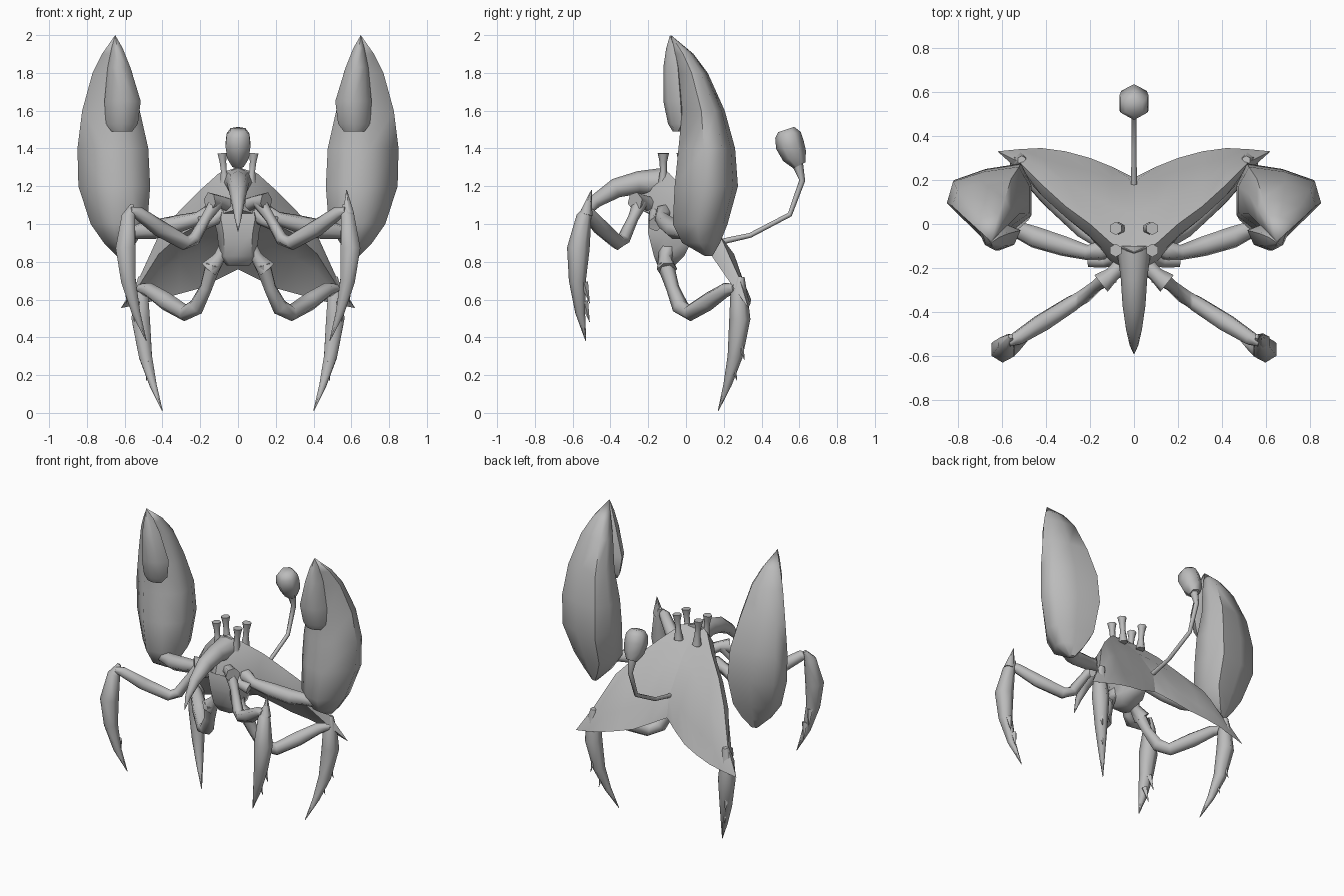
import bpy
import bmesh
import math
from mathutils import Vector

default_cube = bpy.data.objects.get("Cube")
if default_cube:
    bpy.data.objects.remove(default_cube)

shell_grey = bpy.data.materials.new("shell_grey")
shell_grey.use_nodes = True
colour = (0.5, 0.5, 0.5, 1)
shell_grey.diffuse_color = colour
for node in shell_grey.node_tree.nodes:
    if node.type == "BSDF_PRINCIPLED":
        node.inputs["Base Color"].default_value = colour

parts = []


def loft(name, rings, side=1, capped=True):
    """Skin a list of closed rings; side=-1 mirrors the part across x."""
    bm = bmesh.new()
    loops = []
    for ring in rings:
        loops.append([bm.verts.new((p[0] * side, p[1], p[2])) for p in ring])
    count = len(loops[0])
    for a, b in zip(loops, loops[1:]):
        for i in range(count):
            j = (i + 1) % count
            bm.faces.new((a[i], a[j], b[j], b[i]))
    if capped:
        bm.faces.new(loops[0])
        bm.faces.new(loops[-1])
    bmesh.ops.remove_doubles(bm, verts=bm.verts, dist=0.001)
    bmesh.ops.recalc_face_normals(bm, faces=bm.faces)
    mesh = bpy.data.meshes.new(name)
    bm.to_mesh(mesh)
    bm.free()
    mesh.materials.append(shell_grey)
    obj = bpy.data.objects.new(name, mesh)
    bpy.context.collection.objects.link(obj)
    parts.append(obj)


def tube(name, path, side=1, sides=6):
    """Round limb along (x, y, z, radius) points."""
    points = [Vector(p[:3]) for p in path]
    rings = []
    across = None
    for i, point in enumerate(points):
        ahead = points[min(i + 1, len(points) - 1)]
        behind = points[max(i - 1, 0)]
        along = (ahead - behind).normalized()
        if across is None:
            across = Vector((1, 0, 0)).cross(along)
        across = (across - along * across.dot(along)).normalized()
        other = along.cross(across)
        ring = []
        for k in range(sides):
            angle = math.tau * k / sides
            offset = across * math.cos(angle) + other * math.sin(angle)
            ring.append(point + offset * path[i][3])
        rings.append(ring)
    loft(name, rings, side)


def boxed_loft(name, outline, sections, side=1):
    """Stack an outline fitted to (z, x0, x1, y0, y1) boxes."""
    rings = []
    for z, x0, x1, y0, y1 in sections:
        rings.append([((x0 + x1 + u * (x1 - x0)) / 2,
                       (y0 + y1 + v * (y1 - y0)) / 2, z) for u, v in outline])
    loft(name, rings, side)


# Carapace stations: x, then y and z of front rim, crest, back and rear rim
stations = [
    (0, -.25, 1.08, -.13, 1.3, .19, .9, .21, .76),
    (.1, -.18, 1.05, -.09, 1.27, .21, .86, .26, .71),
    (.2, -.06, 1, 0, 1.18, .24, .8, .3, .66),
    (.31, .03, .94, .08, 1.07, .27, .75, .33, .63),
    (.42, .13, .84, .18, .94, .3, .71, .345, .6),
    (.52, .24, .68, .28, .72, .32, .64, .34, .575),
    (.62, .33, .555, .33, .555, .33, .555, .33, .555),
]


def carapace_ring(station):
    x, fy, fz, ty, tz, cy, cz, ry, rz = station
    bulge = 0.03 if x < 0.5 else 0
    front, crest = Vector((x, fy, fz)), Vector((x, ty, tz))
    back, rear = Vector((x, cy, cz)), Vector((x, ry, rz))
    brow = front.lerp(crest, 0.6) + Vector((0, -bulge, 0))
    dome = crest.lerp(back, 0.5) + Vector((0, bulge / 2, bulge / 2))
    under = front.lerp(rear, 0.5) + Vector((0, bulge, bulge))
    return [front, brow, crest, dome, back, rear, under]


claw_outline = [(1, -.1), (.85, .55), (.1, .85), (-.75, 1), (-1, .4),
                (-1, -.4), (-.5, -.85), (.2, -1)]
finger_outline = [(1, .4), (0, 1), (-1, .4), (-.7, -.6), (0, -1), (.7, -.6)]
claw_sections = [
    (.83, .6, .64, .1, .14), (.9, .54, .71, -.02, .18),
    (1, .48, .78, -.07, .22), (1.2, .465, .845, -.06, .275),
    (1.4, .475, .85, -.04, .26), (1.6, .52, .825, -.02, .205),
    (1.8, .56, .77, -.04, .115), (1.9, .6, .72, -.06, .04),
    (2, .65, .65, -.08, -.08),
]
finger_sections = [
    (1.49, .56, .67, -.07, -.03), (1.53, .53, .7, -.095, .01),
    (1.65, .515, .707, -.12, .01), (1.83, .57, .69, -.12, -.01),
    (1.93, .61, .67, -.105, -.04), (2, .65, .65, -.085, -.085),
]

for side, label in ((1, "left"), (-1, "right")):
    # Shell wing
    loft(label + "_carapace", [carapace_ring(s) for s in stations], side,
         capped=False)

    # Raised claw with its finger and arm
    boxed_loft(label + "_claw", claw_outline, claw_sections, side)
    boxed_loft(label + "_claw_finger", finger_outline, finger_sections, side)
    tube(label + "_claw_arm", [
        (.08, -.09, 1.05, .04), (.15, -.12, 1.06, .045), (.21, -.13, 1.03, .036),
        (.32, -.1, 1, .048), (.45, -.06, .97, .052), (.54, -.02, .96, .04),
        (.6, .04, .95, .06)], side)

    # Front leg
    tube(label + "_front_hip", [
        (.05, -.18, 1.1, .04), (.1, -.23, 1.12, .035), (.15, -.27, 1.12, .05)], side)
    tube(label + "_front_thigh", [
        (.11, -.24, 1.12, .04), (.17, -.28, 1.03, .028), (.23, -.33, .92, .035),
        (.28, -.36, .9, .04), (.42, -.45, .98, .045), (.53, -.52, 1.06, .035),
        (.57, -.54, 1.07, .02)], side)
    tube(label + "_front_shin", [
        (.56, -.51, 1.1, .012), (.58, -.54, 1.04, .04), (.595, -.57, .87, .06),
        (.58, -.575, .7, .045), (.54, -.56, .53, .026), (.485, -.53, .38, .002)], side)

    # Back leg
    tube(label + "_back_hip", [
        (.06, -.1, .87, .05), (.1, -.11, .82, .035), (.15, -.1, .76, .055)], side)
    tube(label + "_back_thigh", [
        (.13, -.11, .79, .045), (.17, -.07, .66, .035), (.22, -.03, .56, .045),
        (.28, .02, .53, .045), (.38, .12, .59, .05), (.47, .21, .65, .04),
        (.52, .26, .66, .025)], side)
    tube(label + "_back_shin", [
        (.51, .29, .72, .02), (.515, .28, .63, .045), (.515, .285, .5, .056),
        (.49, .26, .3, .04), (.45, .22, .15, .022), (.4, .17, .01, .002)], side)

    # Thorns on the shins
    for name, x, y, z in (("front", .58, -.54, .62), ("front_low", .54, -.54, .52),
                          ("back", .51, .28, .32), ("back_low", .475, .24, .21)):
        tube(label + "_" + name + "_thorn", [
            (x, y, z + .07, .022), (x + .01, y + .03, z - .04, .001)], side, 4)

    # Eye stalks
    for name, y in (("front", -.12), ("rear", -.02)):
        tube(label + "_" + name + "_eye", [
            (.07, y, 1.2, .03), (.075, y, 1.28, .018), (.08, y, 1.33, .02),
            (.083, y, 1.375, .03)], side)

    # Small mouth feelers
    tube(label + "_mouth_feeler", [
        (.07, -.15, 1.06, .045), (.13, -.17, 1.02, .03), (.2, -.16, 1, .04)], side)

# Spike on one front knee
tube("left_knee_spike", [(.585, -.53, 1.05, .035), (.575, -.5, 1.18, .002)])

# Beak at the front of the shell
tube("beak", [
    (0, -.1, 1.22, .08), (0, -.25, 1.22, .06), (0, -.37, 1.19, .052),
    (0, -.48, 1.12, .036), (0, -.55, 1.04, .02), (0, -.59, .96, .002)], sides=8)

# Belly and jaw block
belly_outline = [(.7, -1), (1, -.3), (.8, 1), (-.8, 1), (-1, -.3), (-.7, -1)]
boxed_loft("belly", belly_outline, [
    (.78, -.06, .06, -.15, -.06), (.83, -.1, .1, -.17, -.01),
    (.95, -.11, .11, -.2, .05), (1.03, -.13, .13, -.2, .04),
    (1.1, -.11, .11, -.19, -.02)])

# Tail stalk with its bulb
tube("tail_stalk", [
    (0, .16, .9, .016), (0, .34, .94, .013), (0, .55, 1.05, .013),
    (0, .615, 1.23, .016), (0, .59, 1.32, .03)])
tube("tail_bulb", [
    (0, .6, 1.31, .035), (0, .575, 1.36, .066), (0, .55, 1.42, .076),
    (0, .54, 1.47, .07), (0, .53, 1.5, .045)])

# Soft shading with crisp creases
bpy.ops.object.select_all(action="DESELECT")
for obj in parts:
    obj.select_set(True)
bpy.context.view_layer.objects.active = parts[0]
bpy.ops.object.shade_smooth_by_angle(angle=math.radians(62))
